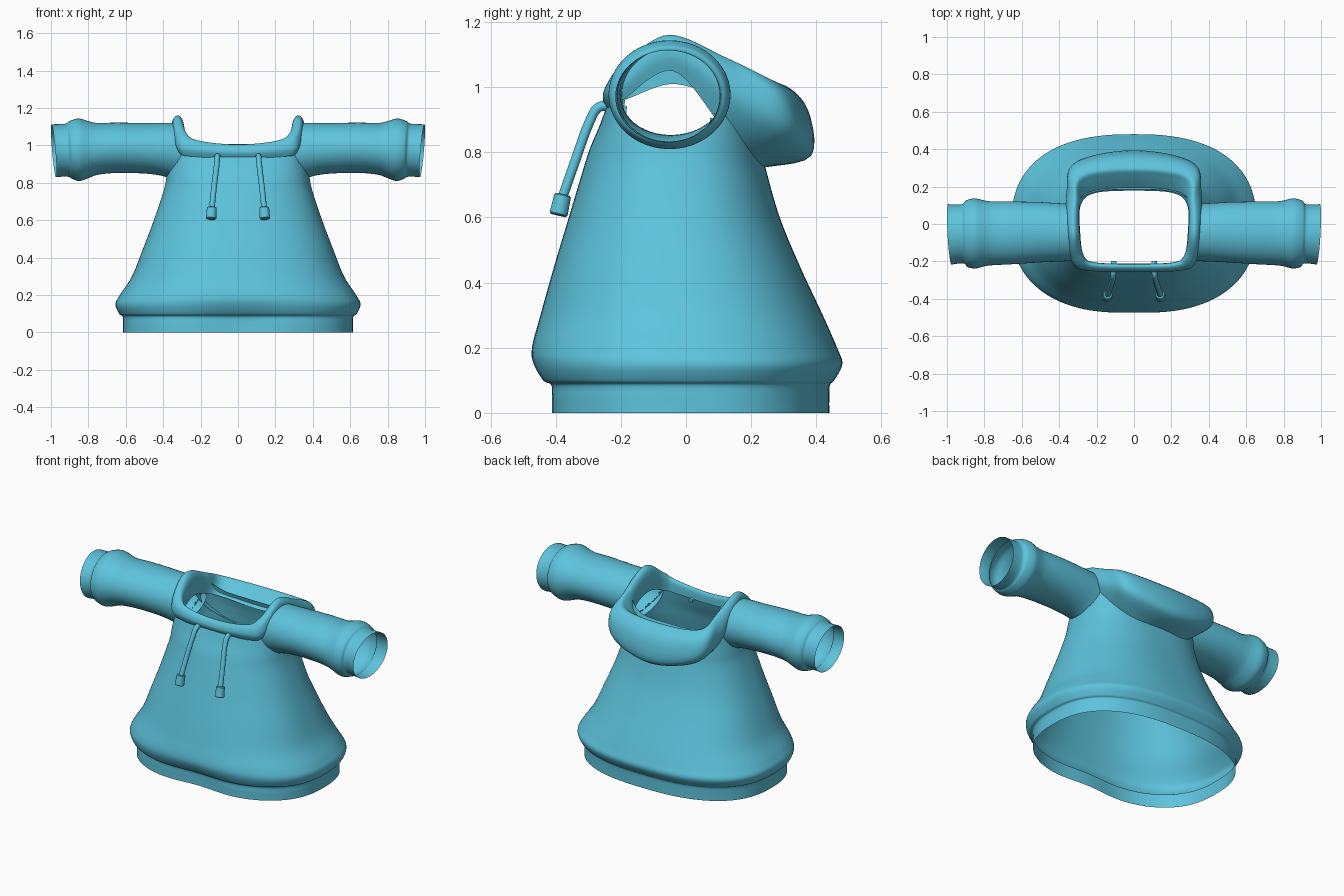
import bpy, bmesh, math
from mathutils import Vector

if "Cube" in bpy.data.objects:
    bpy.data.objects.remove(bpy.data.objects["Cube"])

mat = bpy.data.materials.new("teal_cloth")
mat.diffuse_color = (0.11, 0.55, 0.72, 1)
mat.use_nodes = True
mat.node_tree.nodes["Principled BSDF"].inputs["Base Color"].default_value = mat.diffuse_color


def spline(pts, n, closed=False):
    """Catmull-Rom interpolation through points of any dimension."""
    m, out = len(pts), []
    get = (lambda i: pts[i % m]) if closed else (lambda i: pts[max(0, min(m - 1, i))])
    for i in range(m if closed else m - 1):
        for k in range(n):
            t = k / n
            out.append([0.5 * (2 * b + (c - a) * t + (2 * a - 5 * b + 4 * c - d) * t * t
                               + (3 * b - a - 3 * c + d) * t ** 3)
                        for a, b, c, d in zip(get(i - 1), get(i), get(i + 1), get(i + 2))])
    if not closed:
        out.append(list(pts[-1]))
    return out


def loft(name, rings, cyclic=True, loop=False, caps=False, cut=None, angle=50):
    """Skin a list of point rings; cut(face centre) removes faces."""
    bm = bmesh.new()
    vs = [[bm.verts.new(p) for p in r] for r in rings]
    n = len(vs[0])
    for i in range(len(vs) if loop else len(vs) - 1):
        a, b = vs[i], vs[(i + 1) % len(vs)]
        for j in range(n if cyclic else n - 1):
            bm.faces.new((a[j], a[(j + 1) % n], b[(j + 1) % n], b[j]))
    if caps:
        bm.faces.new(vs[0])
        bm.faces.new(vs[-1])
    bmesh.ops.recalc_face_normals(bm, faces=bm.faces)
    if cut:
        dead = [f for f in bm.faces if cut(f.calc_center_median())]
        bmesh.ops.delete(bm, geom=dead, context='FACES')
    me = bpy.data.meshes.new(name)
    bm.to_mesh(me)
    bm.free()
    ob = bpy.data.objects.new(name, me)
    bpy.context.collection.objects.link(ob)
    me.materials.append(mat)
    bpy.ops.object.select_all(action='DESELECT')
    ob.select_set(True)
    bpy.context.view_layer.objects.active = ob
    bpy.ops.object.shade_smooth_by_angle(angle=math.radians(angle))
    return ob


def power(v, e):
    return math.copysign(abs(v) ** e, v)


# Body: z, half width, front y, back y, squareness, front dent
levels = [(0, .615, -.435, .44, 2.5, .035), (.045, .615, -.435, .44, 2.5, .035),
          (.085, .617, -.435, .442, 2.5, .03), (.1, .635, -.455, .455, 2.5, .02),
          (.15, .655, -.477, .48, 2.45, .01), (.2, .632, -.478, .464, 2.4, .005),
          (.3, .567, -.447, .42, 2.4, 0), (.45, .507, -.405, .35, 2.4, 0),
          (.6, .45, -.36, .288, 2.4, 0), (.75, .4, -.315, .245, 2.5, 0),
          (.83, .38, -.29, .228, 2.7, 0), (.9, .36, -.265, .213, 3, 0),
          (1, .335, -.235, .185, 3.4, 0)]
rings = []
for z, hx, yf, yb, n, dent in spline(levels, 6):
    ring = []
    for k in range(112):
        a = math.tau * k / 112
        c, s = math.cos(a), math.sin(a)
        x = hx * power(c, 2 / n)
        y = (yf + yb) / 2 + (yb - yf) / 2 * power(s, 2 / n)
        if s < 0:
            y += dent * math.exp(-(x / .2) ** 2)
        zz = z if z < .8 else .8 + (z - .8) * (.83 + .67 * abs(c) ** 3)
        ring.append((x, y, zz))
    rings.append(ring)
loft("body", rings, cut=lambda p: abs(p.x) > .2 and
     ((p.y + .045) / .148) ** 2 + ((p.z - .975) / .138) ** 2 < 1)

# Sleeves: x, y min, y max, z min, z max
sleeve = [(.355, -.195, .105, .82, 1.12), (.41, -.2, .11, .838, 1.12),
          (.5, -.205, .117, .85, 1.12), (.65, -.215, .12, .853, 1.122),
          (.75, -.22, .12, .843, 1.12), (.8, -.226, .126, .825, 1.13),
          (.85, -.238, .137, .81, 1.144), (.895, -.23, .125, .822, 1.13),
          (.912, -.212, .106, .832, 1.117), (.95, -.212, .104, .833, 1.114),
          (.985, -.217, .106, .83, 1.113)]
for side, label in ((1, "left"), (-1, "right")):
    rings = []
    for x, y0, y1, z0, z1 in spline(sleeve, 4):
        w = max(0, (x - .8) / .185)          # slanted cuff end
        u = max(0, 1 - (x - .355) / .1)      # root wraps the torso
        ring = []
        for k in range(48):
            c, s = math.cos(math.tau * k / 48), math.sin(math.tau * k / 48)
            ring.append((side * (x + w * (.009 * c + .012 * s) - u * (.06 * c * c + .015 * max(s, 0))),
                         (y0 + y1) / 2 + (y1 - y0) / 2 * c,
                         (z0 + z1) / 2 + (z1 - z0) / 2 * s))
        rings.append(ring)
    loft(label + "_sleeve", rings)

# Hood: half-loop of cross-sections, inner edge over the rim to outer edge
hood = [
    [(0, -.212, .94), (0, -.214, .985), (0, -.226, 1.005), (0, -.247, .99), (0, -.255, .96), (0, -.24, .93)],
    [(.21, -.205, .95), (.21, -.207, 1.01), (.22, -.222, 1.028), (.235, -.243, 1.01), (.24, -.25, .975), (.235, -.235, .94)],
    [(.27, -.165, .97), (.272, -.165, 1.05), (.287, -.178, 1.078), (.318, -.2, 1.06), (.328, -.208, 1.0), (.315, -.195, .96)],
    [(.288, -.04, 1.01), (.292, -.045, 1.12), (.317, -.05, 1.16), (.345, -.05, 1.145), (.352, -.045, 1.1), (.338, -.04, 1.05)],
    [(.285, .1, .97), (.292, .11, 1.06), (.318, .125, 1.09), (.352, .16, 1.03), (.358, .165, .95), (.31, .11, .88)],
    [(.21, .165, .94), (.255, .225, 1.0), (.28, .265, 1.022), (.315, .315, .965), (.295, .325, .85), (.2, .215, .775)],
    [(0, .178, .92), (0, .255, .985), (0, .305, 1.005), (0, .375, .93), (0, .385, .79), (0, .25, .755)],
]
full = hood + [[(-x, y, z) for x, y, z in st] for st in hood[-2:0:-1]]
flat = [[v for p in st for v in p] for st in full]
rings = []
for row in spline(flat, 8, closed=True):
    rings.append(spline([row[i:i + 3] for i in range(0, 18, 3)], 5))
loft("hood", rings, cyclic=False, loop=True)


def tube(name, pts, radii, sides=16):
    pts = [Vector(p) for p in pts]
    rings = []
    for i, p in enumerate(pts):
        d = (pts[min(i + 1, len(pts) - 1)] - pts[max(i - 1, 0)]).normalized()
        u = Vector((1, 0, 0))
        u = (u - d * u.dot(d)).normalized()
        v = d.cross(u)
        rings.append([p + radii[i] * (u * math.cos(math.tau * k / sides) + v * math.sin(math.tau * k / sides))
                      for k in range(sides)])
    loft(name, rings, caps=True, angle=40)


# Drawstrings with end tips
for side, label in ((1, "left"), (-1, "right")):
    path = spline([(side * .108, -.2, .935), (side * .11, -.265, .94), (side * .115, -.3, .885),
                   (side * .13, -.345, .76), (side * .14, -.38, .66)], 6)
    tube(label + "_drawstring", path, [.015] * len(path))
    a, b = Vector((side * .14, -.378, .67)), Vector((side * .144, -.392, .607))
    tube(label + "_drawstring_tip", [a, a.lerp(b, .06), a.lerp(b, .94), b], [.022, .026, .028, .024])
